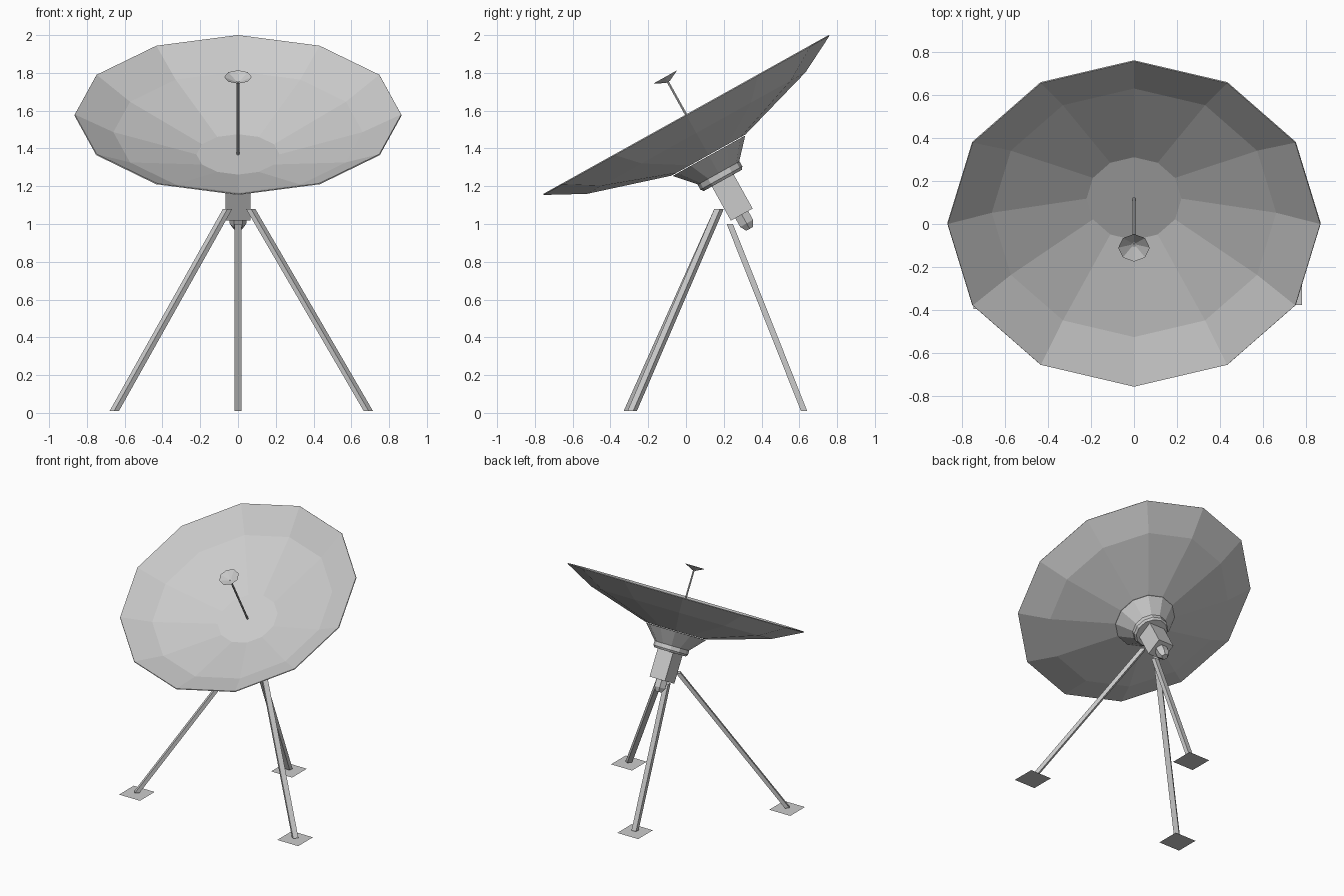
import bpy, bmesh
from math import cos, sin, pi, radians, atan2
from mathutils import Matrix, Vector

if "Cube" in bpy.data.objects:
    bpy.data.objects.remove(bpy.data.objects["Cube"])

# Dish frame: origin at the rim centre, local z along the pointing axis
DISH = Matrix.Translation((0, 0, 1.58)) @ Matrix.Rotation(radians(29.1), 4, 'X')


def finish(name, bm, matrix=Matrix()):
    mesh = bpy.data.meshes.new(name)
    bm.to_mesh(mesh)
    bm.free()
    mesh.transform(matrix)
    obj = bpy.data.objects.new(name, mesh)
    bpy.context.collection.objects.link(obj)
    return obj


def lathe(name, profile, sides, start=False, end=False, phase=0.0):
    """Faceted surface of revolution about the dish axis, profile = (radius, height)."""
    bm = bmesh.new()
    rings = [[bm.verts.new((r * cos(phase + 2 * pi * i / sides),
                            r * sin(phase + 2 * pi * i / sides), h))
              for i in range(sides)] for r, h in profile]
    for a, b in zip(rings, rings[1:]):
        for i in range(sides):
            j = (i + 1) % sides
            bm.faces.new((a[i], a[j], b[j], b[i]))
    if start:
        bm.faces.new(rings[0][::-1])
    if end:
        bm.faces.new(rings[-1])
    return finish(name, bm, DISH)


def thicken(obj, amount):
    mod = obj.modifiers.new("thickness", 'SOLIDIFY')
    mod.thickness = amount
    mod.offset = 1


def leg(name, top, foot, radial, tangential):
    """Slanted strut with level ends, turned to face outwards."""
    bm = bmesh.new()
    top, foot = Vector(top), Vector(foot)
    d = foot - top
    turn = Matrix.Rotation(atan2(d.y, d.x), 3, 'Z')
    corners = [turn @ Vector((u * radial / 2, v * tangential / 2, 0))
               for u, v in ((-1, -1), (1, -1), (1, 1), (-1, 1))]
    lo = [bm.verts.new(foot + c) for c in corners]
    hi = [bm.verts.new(top + c) for c in corners]
    for i in range(4):
        j = (i + 1) % 4
        bm.faces.new((lo[i], lo[j], hi[j], hi[i]))
    bm.faces.new(lo[::-1])
    bm.faces.new(hi)
    finish(name, bm)


def pad(name, x, y):
    bm = bmesh.new()
    bmesh.ops.create_grid(bm, x_segments=1, y_segments=1, size=0.09,
                          matrix=Matrix.Translation((x, y, 0)))
    finish(name, bm)


# Reflector bowl
bowl = lathe("dish", [(0.22, -0.242), (0.66, -0.107), (0.864, 0)], 12, start=True)
for p in bowl.data.polygons:
    if len(p.vertices) == 12:
        p.flip()
thicken(bowl, 0.006)

# Mount behind the bowl
lathe("mount_cone", [(0.12, -0.36), (0.22, -0.25)], 12, start=True)
lathe("mount_collar", [(0.115, -0.4), (0.127, -0.385), (0.127, -0.355)], 12, True, True)

# Square motor housing and its tapered end
lathe("motor_housing", [(0.066 * 2 ** 0.5, -0.607), (0.066 * 2 ** 0.5, -0.4)],
      4, True, True, pi / 4)
lathe("motor_end", [(0.024, -0.693), (0.045, -0.66), (0.045, -0.607)], 6, True, True)

# Feed arm and small secondary reflector
lathe("feed_arm", [(0.007, -0.242), (0.007, 0.2)], 6, True, True)
lathe("secondary_reflector", [(0.012, 0.197), (0.073, 0.227)], 8, start=True)

# Tripod legs with flat foot pads
for side, top, foot in (
        ("left", (-0.055, 0.175, 1.08), (-0.655, -0.305, 0.01)),
        ("right", (0.067, 0.175, 1.08), (0.69, -0.285, 0.01)),
        ("back", (0, 0.232, 1.0), (0, 0.625, 0.01))):
    leg(side + "_leg", top, foot, 0.033, 0.038)
    pad(side + "_foot_pad", foot[0], foot[1])
